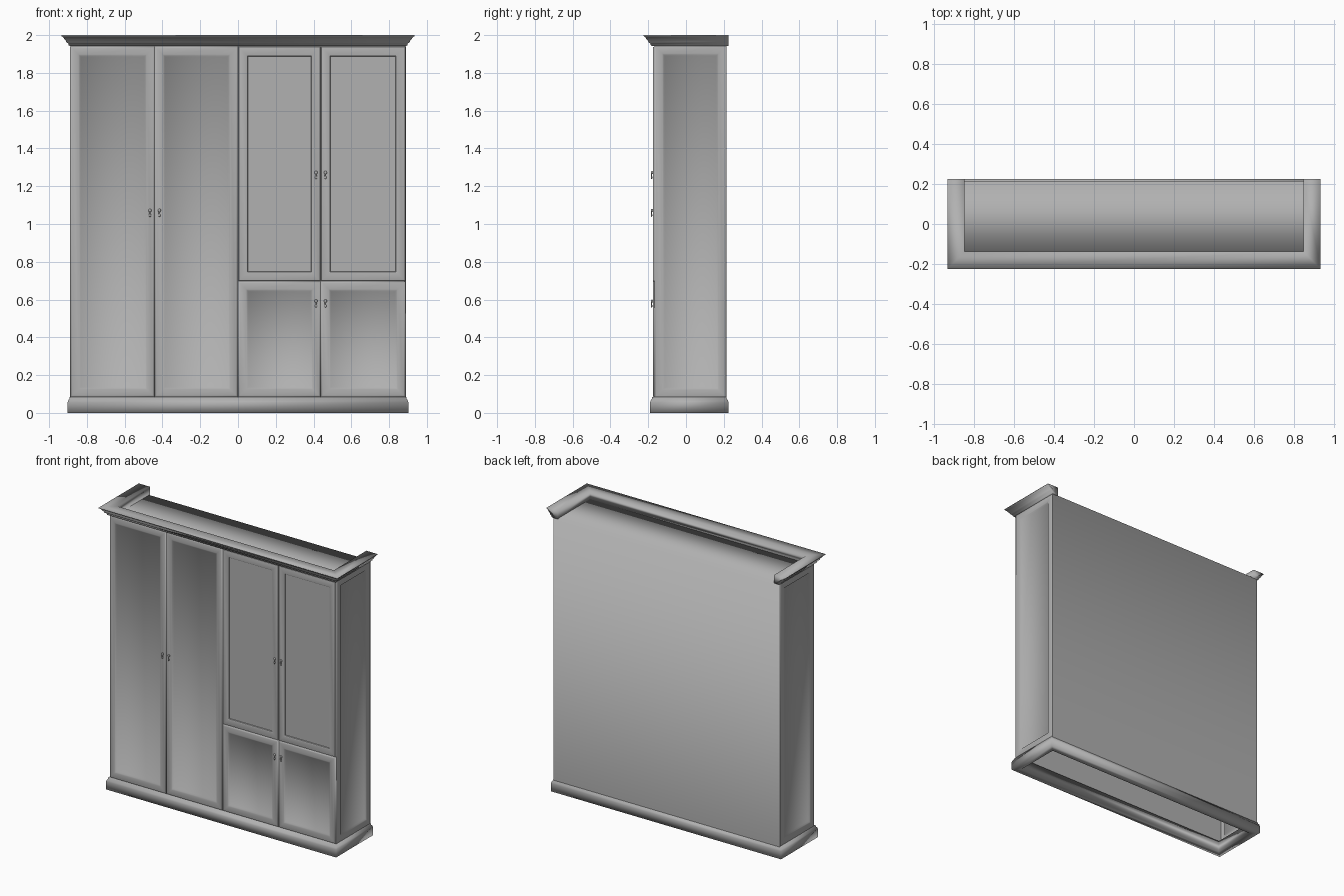
import bpy, bmesh, math
from mathutils import Vector

if "Cube" in bpy.data.objects:
    bpy.data.objects.remove(bpy.data.objects["Cube"])

GREY = bpy.data.materials.new("dark_grey_paint")
GREY.diffuse_color = (0.44, 0.44, 0.44, 1)
GREY.use_nodes = True
GREY.node_tree.nodes["Principled BSDF"].inputs["Base Color"].default_value = GREY.diffuse_color


def make_object(name, bm, angle=None, recalc=True):
    if recalc:
        bmesh.ops.recalc_face_normals(bm, faces=bm.faces)
    mesh = bpy.data.meshes.new(name)
    bm.to_mesh(mesh)
    bm.free()
    mesh.materials.append(GREY)
    obj = bpy.data.objects.new(name, mesh)
    bpy.context.collection.objects.link(obj)
    if angle:
        bpy.ops.object.select_all(action='DESELECT')
        bpy.context.view_layer.objects.active = obj
        obj.select_set(True)
        bpy.ops.object.shade_smooth_by_angle(angle=math.radians(angle))
    return obj


def panel(name, u0, u1, v0, v1, rings, place, outward, angle):
    """Concentric rectangular rings (inset, depth) closed by a flat centre."""
    bm = bmesh.new()
    loops = []
    for i, d in rings:
        corners = [(u0 + i, v0 + i), (u1 - i, v0 + i), (u1 - i, v1 - i), (u0 + i, v1 - i)]
        loops.append([bm.verts.new(place(u, v, d)) for u, v in corners])
    for a, b in zip(loops, loops[1:]):
        for k in range(4):
            n = (k + 1) % 4
            bm.faces.new((a[k], a[n], b[n], b[k]))
    cap = bm.faces.new(loops[-1])
    bm.normal_update()
    if cap.normal.dot(Vector(outward)) < 0:
        bmesh.ops.reverse_faces(bm, faces=bm.faces)
    return make_object(name, bm, angle, recalc=False)


def moulding(name, profile, path, closed):
    """Sweep a closed (offset, height) profile along mitred corners."""
    bm = bmesh.new()
    rows = [[bm.verts.new((x, y, z)) for x, y in path(d)] for d, z in profile]
    count = len(rows[0])
    for a, b in zip(rows, rows[1:] + rows[:1]):
        for k in range(count if closed else count - 1):
            n = (k + 1) % count
            bm.faces.new((a[k], a[n], b[n], b[k]))
    if not closed:
        bm.faces.new([r[0] for r in rows])
        bm.faces.new([r[-1] for r in rows])
    return make_object(name, bm, 150)


# plinth: open ring with a moulded top edge
moulding("plinth",
         [(0.012, 0), (0.012, 0.055), (0.009, 0.066), (0.003, 0.074), (0.001, 0.083),
          (-0.035, 0.083), (-0.035, 0)],
         lambda d: [(-0.89 - d, -0.178 - d), (0.89 + d, -0.178 - d),
                    (0.89 + d, 0.213 + d), (-0.89 - d, 0.213 + d)], True)

# crown: three-sided cornice, open at the back
moulding("cornice",
         [(0, 1.942), (0.006, 1.945), (0.009, 1.956), (0.019, 1.962), (0.021, 1.97),
          (0.029, 1.978), (0.036, 1.99), (0.045, 1.995), (0.045, 2.0), (-0.042, 2.0), (-0.042, 1.942)],
         lambda d: [(-0.89 - d, 0.225), (-0.89 - d, -0.18 - d),
                    (0.89 + d, -0.18 - d), (0.89 + d, 0.225)], False)

# inner front, top and back as one softly shaded sheet
bm = bmesh.new()
rows = [[bm.verts.new((x, y, z)) for x in (-0.888, 0.888)]
        for y, z in ((-0.16, 0.08), (-0.16, 1.945), (0.215, 1.945), (0.215, 0.075))]
for a, b in zip(rows, rows[1:]):
    bm.faces.new((a[0], a[1], b[1], b[0]))
bm.normal_update()
if rows[0][0].link_faces[0].normal.y > 0:
    bmesh.ops.reverse_faces(bm, faces=bm.faces)
make_object("carcass_shell", bm, 120, recalc=False)

# recessed side panels
RECESSED = [(0, 0.01), (0.004, 0.002), (0.01, 0), (0.042, 0), (0.05, 0.004), (0.056, 0.012)]
for s, side in ((-1, "left"), (1, "right")):
    panel(side + "_side", -0.168, 0.215, 0.08, 1.945, RECESSED,
          lambda u, v, d, s=s: (s * (0.89 - d), u, v), (s, 0, 0), 100)


def front(u, v, d):
    return (u, -0.176 + d, v)


# recessed doors
for name, u0, u1, v1 in (("tall_door_left", -0.887, -0.441, 1.94),
                         ("tall_door_right", -0.441, 0.0, 1.94),
                         ("lower_door_left", 0.0, 0.438, 0.697),
                         ("lower_door_right", 0.438, 0.887, 0.697)):
    panel(name, u0, u1, 0.083, v1, RECESSED, front, (0, -1, 0), 100)

# upper doors: frame with a separate flat pane
for name, u0, u1 in (("left", 0.0, 0.438), ("right", 0.438, 0.887)):
    panel("upper_door_" + name, u0, u1, 0.697, 1.94,
          [(0, 0.01), (0.004, 0.002), (0.01, 0), (0.044, 0), (0.05, 0.003), (0.052, 0.009)],
          front, (0, -1, 0), 35)

# handles: a small rose, a stub and a hanging drop
for x, z in ((-0.441, 1.06), (0.438, 1.26), (0.438, 0.58)):
    for s, side in ((-1, "left"), (1, "right")):
        bm = bmesh.new()
        for dz, sx, sy, sz, cy in ((0.012, 0.008, 0.006, 0.009, -0.180),
                                   (-0.001, 0.004, 0.003, 0.013, -0.182),
                                   (-0.014, 0.006, 0.004, 0.008, -0.182)):
            new = bmesh.ops.create_uvsphere(bm, u_segments=12, v_segments=8, radius=1)["verts"]
            bmesh.ops.scale(bm, vec=(sx, sy, sz), verts=new)
            bmesh.ops.translate(bm, vec=(x + s * 0.025, cy, z + dz), verts=new)
        make_object(f"{side}_handle", bm, 60)
